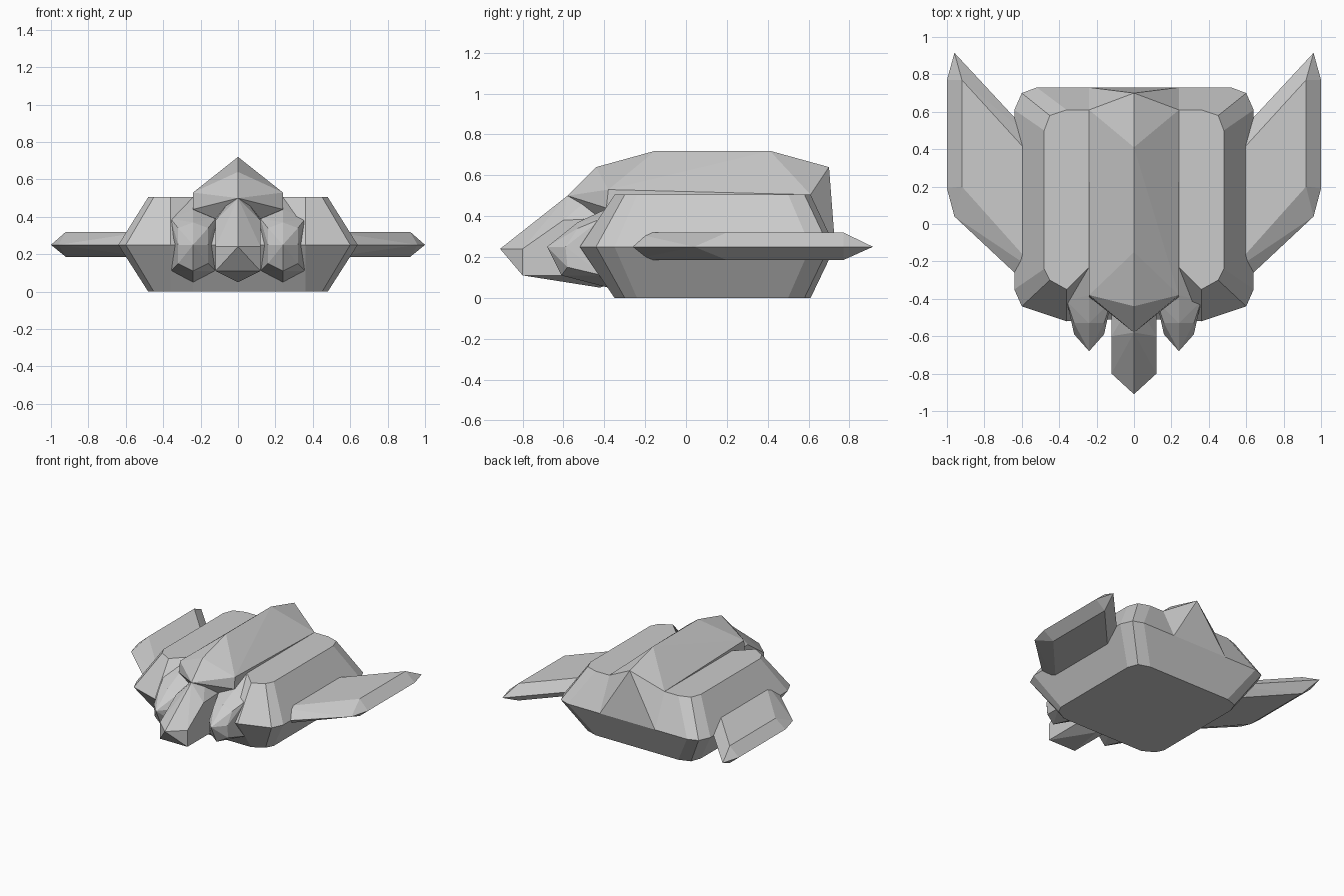
import bpy
import bmesh

cube = bpy.data.objects.get("Cube")
if cube:
    bpy.data.objects.remove(cube, do_unlink=True)

grey = bpy.data.materials.new("light grey hull")
grey.use_nodes = True
colour = (0.6, 0.6, 0.6, 1)
grey.diffuse_color = colour
grey.node_tree.nodes["Principled BSDF"].inputs["Base Color"].default_value = colour


def add_object(name, bm):
    bmesh.ops.recalc_face_normals(bm, faces=bm.faces)
    mesh = bpy.data.meshes.new(name)
    bm.to_mesh(mesh)
    bm.free()
    mesh.materials.append(grey)
    obj = bpy.data.objects.new(name, mesh)
    bpy.context.collection.objects.link(obj)
    return obj


def hull(name, points):
    """Flat faceted solid around a few corner points."""
    bm = bmesh.new()
    for p in points:
        bm.verts.new(p)
    result = bmesh.ops.convex_hull(bm, input=bm.verts[:])
    spare = {g for g in result["geom_interior"] + result["geom_unused"]
             if isinstance(g, bmesh.types.BMVert) and g.is_valid}
    bmesh.ops.delete(bm, geom=list(spare), context="VERTS")
    bmesh.ops.dissolve_limit(bm, angle_limit=0.02, verts=bm.verts[:], edges=bm.edges[:])
    return add_object(name, bm)


def both(points):
    """Corner points together with their mirror images in x."""
    return list({(s * x, y, z) for x, y, z in points for s in (1, -1)})


def loft(name, layers):
    """Solid through half outlines at given heights, mirrored in x."""
    bm = bmesh.new()
    rings = []
    for z, half in layers:
        outline = half + [(-x, y) for x, y in reversed(half)]
        rings.append([bm.verts.new((x, y, z)) for x, y in outline])
    for low, high in zip(rings, rings[1:]):
        for i in range(len(low)):
            j = (i + 1) % len(low)
            bm.faces.new((low[i], low[j], high[j], high[i]))
    bm.faces.new(rings[0])
    bm.faces.new(rings[-1])
    return add_object(name, bm)


# Main hull: widest at mid height, top notched behind each pod
corner = [(0.36, -0.35), (0.45, -0.30), (0.48, -0.24), (0.48, 0.50), (0.45, 0.58), (0.36, 0.61)]
waist = [(0.12, -0.51), (0.24, -0.51), (0.36, -0.52), (0.60, -0.44), (0.64, -0.35),
         (0.64, 0.61), (0.60, 0.70), (0.52, 0.73)]
loft("main_hull", [
    (0.0, [(0.12, -0.35), (0.24, -0.35)] + corner),
    (0.25, waist),
    (0.505, [(0.12, -0.23), (0.24, -0.23)] + corner),
])

# Raised spine with a sloped chin and tail
hull("spine", both([
    (0, -0.58, 0.50), (0, -0.44, 0.64), (0, -0.15, 0.72), (0, 0.41, 0.72),
    (0, 0.70, 0.64), (0, 0.73, 0.25),
    (0.24, -0.38, 0.53), (0.24, -0.39, 0.44), (0.12, -0.42, 0.39),
    (0.24, 0.37, 0.51), (0.24, 0.61, 0.505), (0.24, 0.73, 0.25),
]))

# Pointed nose
hull("nose", both([
    (0, -0.91, 0.24), (0.12, -0.80, 0.24), (0.12, -0.80, 0.11),
    (0.12, -0.60, 0.38), (0, -0.58, 0.50), (0, -0.40, 0.55),
    (0.12, -0.40, 0.39), (0.12, -0.40, 0.11), (0, -0.42, 0.05), (0, -0.3, 0.1),
]))

# Front pods and swept wings on each side
pod_centre = [(-0.23, 0.505), (-0.38, 0.44), (-0.53, 0.37), (-0.68, 0.25),
              (-0.61, 0.11), (-0.38, 0.05)]
pod_sides = [(0.08, -0.53, 0.34), (0.08, -0.59, 0.25), (0.08, -0.58, 0.15),
             (0.12, -0.41, 0.39), (0.12, -0.41, 0.11)]
wing_face = [(0.50, -0.27), (0.92, 0.20), (0.92, 0.77), (0.50, 0.31)]
wing_rim = [(0.50, -0.39), (0.96, 0.04), (1.0, 0.19), (1.0, 0.77), (0.96, 0.915), (0.50, 0.42)]

for side, s in (("left", 1), ("right", -1)):
    pod = [(s * 0.24, y, z) for y, z in pod_centre]
    pod += [(s * 0.24 + x, y, z) for x, y, z in both(pod_sides)]
    hull(side + "_pod", pod)

    wing = [(s * x, y, z) for x, y in wing_face for z in (0.185, 0.32)]
    wing += [(s * x, y, 0.25) for x, y in wing_rim]
    hull(side + "_wing", wing)
